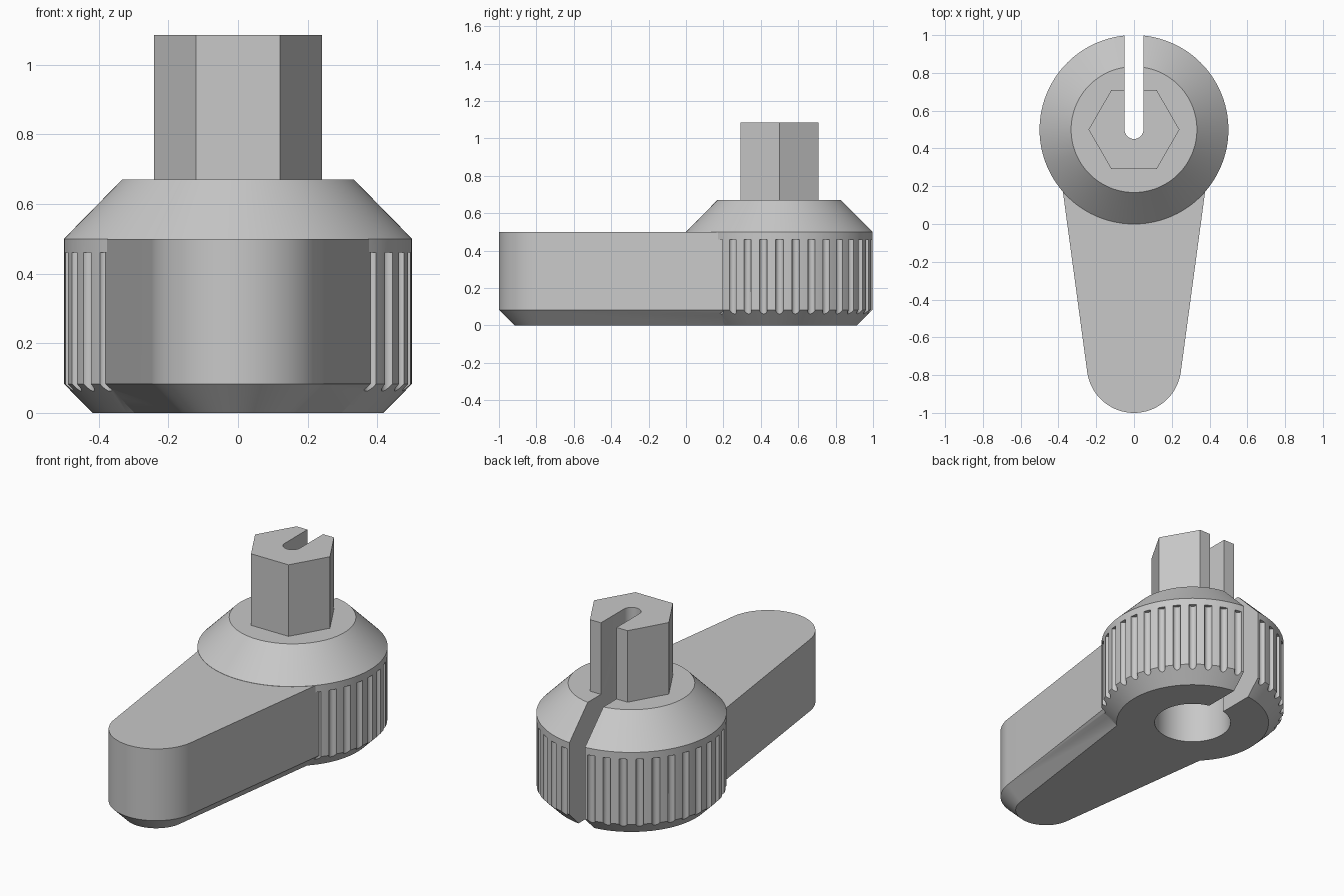
import bpy
import bmesh
from math import sin, cos, pi, asin, radians

default = bpy.data.objects.get("Cube")
if default:
    bpy.data.objects.remove(default, do_unlink=True)

grey = bpy.data.materials.new("light grey plastic")
grey.use_nodes = True
colour = (0.58, 0.58, 0.58, 1)
grey.diffuse_color = colour
grey.node_tree.nodes["Principled BSDF"].inputs["Base Color"].default_value = colour

HUB_Y, HUB_R = 0.5, 0.5
CHAMFER = 0.083


def circle(r, n, x=0, y=HUB_Y):
    return [(x + r * cos(2 * pi * i / n), y + r * sin(2 * pi * i / n)) for i in range(n)]


def loft(name, *stacks):
    """Closed solids, each through a stack of (outline, height) layers."""
    verts, faces = [], []
    for layers in stacks:
        n, base = len(layers[0][0]), len(verts)
        verts += [(x, y, z) for outline, z in layers for x, y in outline]
        faces.append(tuple(reversed(range(base, base + n))))
        faces.append(tuple(range(len(verts) - n, len(verts))))
        for row in range(base, len(verts) - n, n):
            for i in range(n):
                j = (i + 1) % n
                faces.append((row + i, row + j, row + n + j, row + n + i))
    mesh = bpy.data.meshes.new(name)
    mesh.from_pydata(verts, [], faces)
    mesh.materials.append(grey)
    obj = bpy.data.objects.new(name, mesh)
    bpy.context.collection.objects.link(obj)
    return obj


def solid_volume(obj):
    """Volume of the evaluated object, or None if it is not watertight."""
    bm = bmesh.new()
    bm.from_object(obj, bpy.context.evaluated_depsgraph_get())
    closed = all(e.is_manifold for e in bm.edges)
    volume = bm.calc_volume(signed=True)
    bm.free()
    return volume if closed else None


def combine(target, tool, operation):
    """Apply a boolean with the first solver that leaves a sound solid."""
    tool.hide_render = True
    bpy.context.view_layer.objects.active = target
    before = solid_volume(target) or 0
    mod = target.modifiers.new(operation, 'BOOLEAN')
    mod.operation, mod.object = operation, tool
    for solver in ('MANIFOLD', 'EXACT'):
        mod.solver = solver
        bpy.context.view_layer.update()
        after = solid_volume(target)
        if after and after > 0 and (after > before) == (operation == 'UNION'):
            break
    bpy.ops.object.modifier_apply(modifier=mod.name)
    bpy.data.objects.remove(tool, do_unlink=True)


def arm_outline(inset):
    """Small front circle and larger hub circle joined by tangent lines."""
    tip_r, root_r, tip_y = 0.25, 0.417, -0.75
    tilt = asin((root_r - tip_r) / (HUB_Y - tip_y))
    points = []
    for r, y, start, sweep in ((root_r, HUB_Y, -tilt, pi + 2 * tilt),
                               (tip_r, tip_y, pi + tilt, pi - 2 * tilt)):
        for i in range(49):
            a = start + sweep * i / 48
            points.append(((r - inset) * cos(a), y + (r - inset) * sin(a)))
    return points


# Round hub with chamfered base and conical shoulder
N = 144
knob = loft("lever_knob", [(circle(HUB_R - CHAMFER, N), 0), (circle(HUB_R, N), CHAMFER),
                           (circle(HUB_R, N), 0.5), (circle(0.333, N), 0.67)])

# Hexagonal drive post
hexagon = circle(0.2406, 6)
combine(knob, loft("hex_post", [(hexagon, 0.6), (hexagon, 1.085)]), 'UNION')

# Grip grooves around the hub, leaving out the arm side and the slot
grooves = []
for step in range(-4, 23):
    if step != 9:
        a = radians(10 * step)
        outline = circle(0.021, 24, HUB_R * cos(a), HUB_Y + HUB_R * sin(a))
        grooves.append([(outline, 0.02), (outline, 0.46)])
combine(knob, loft("groove_cutters", *grooves), 'DIFFERENCE')

# Tapered lever arm, its top just under the shoulder edge
arm = loft("arm", [(arm_outline(CHAMFER), 0), (arm_outline(0), CHAMFER), (arm_outline(0), 0.499)])
combine(knob, arm, 'UNION')

# Blind bore in the underside
bore = circle(0.208, 96)
combine(knob, loft("bore_cutter", [(bore, -0.1), (bore, 0.5)]), 'DIFFERENCE')

# Full height slot, rounded at the centre and open at the back
slot = [(0.05 * cos(pi + pi * i / 24), HUB_Y + 0.05 * sin(pi + pi * i / 24)) for i in range(25)]
slot += [(0.05, 1.2), (-0.05, 1.2)]
combine(knob, loft("slot_cutter", [(slot, -0.1), (slot, 1.2)]), 'DIFFERENCE')

# Smooth curved walls, crisp edges
bpy.ops.object.select_all(action='DESELECT')
knob.select_set(True)
bpy.context.view_layer.objects.active = knob
bpy.ops.object.shade_smooth_by_angle(angle=radians(25))
